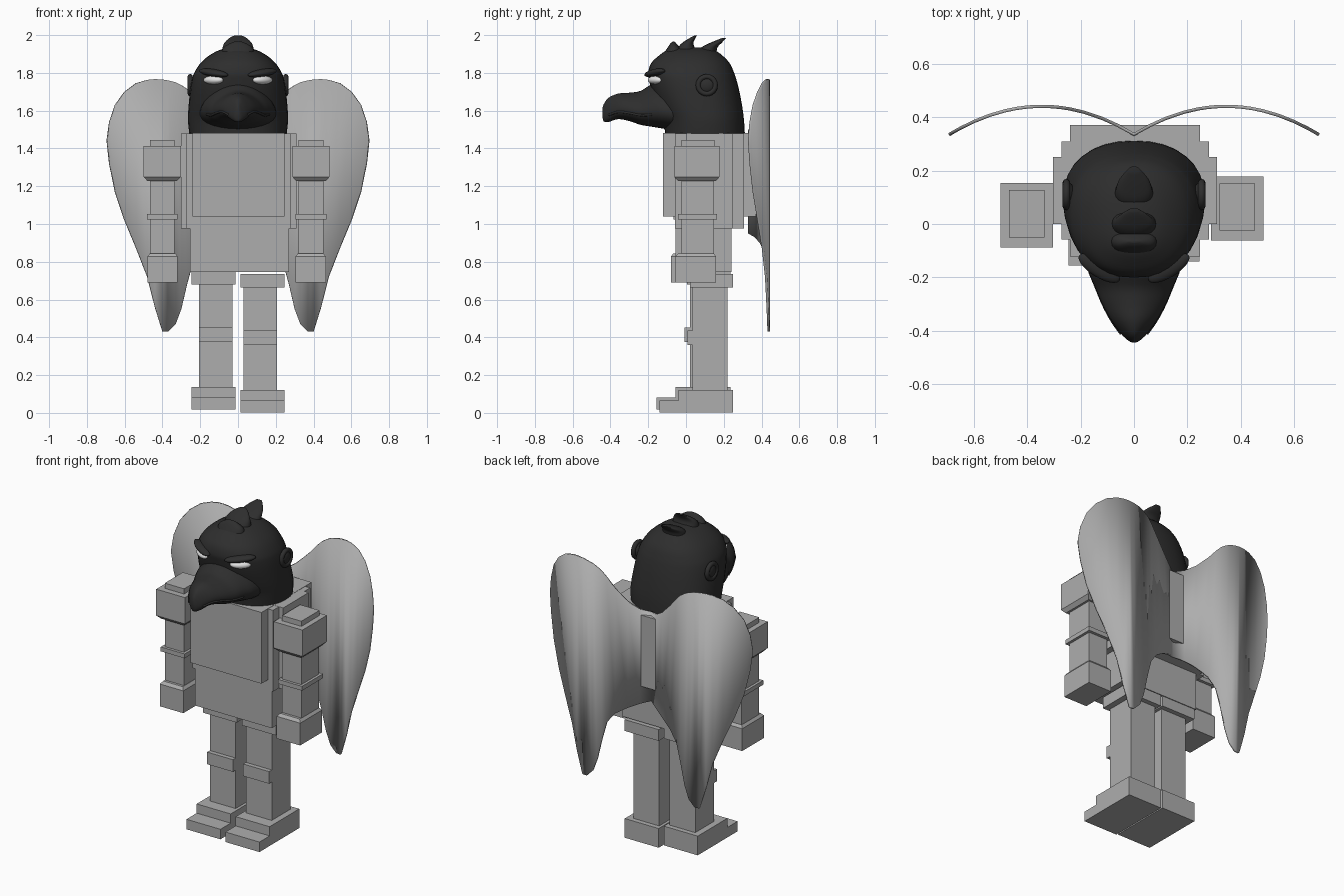
import bpy, bmesh
from math import sin, cos, pi, radians
from mathutils import Matrix, Vector

cube = bpy.data.objects.get("Cube")
if cube:
    bpy.data.objects.remove(cube)


def material(name, rgb):
    m = bpy.data.materials.new(name)
    m.use_nodes = True
    m.diffuse_color = (*rgb, 1)
    m.node_tree.nodes["Principled BSDF"].inputs["Base Color"].default_value = (*rgb, 1)
    return m


GREY = material("stone grey", (0.42, 0.42, 0.42))
DARK = material("charcoal", (0.027, 0.027, 0.027))
WHITE = material("eye white", (0.78, 0.78, 0.78))


def finish(name, bm, mat, smooth=None):
    bmesh.ops.recalc_face_normals(bm, faces=bm.faces[:])
    mesh = bpy.data.meshes.new(name)
    bm.to_mesh(mesh)
    bm.free()
    mesh.materials.append(mat)
    ob = bpy.data.objects.new(name, mesh)
    bpy.context.collection.objects.link(ob)
    if smooth:
        bpy.ops.object.select_all(action='DESELECT')
        ob.select_set(True)
        bpy.context.view_layer.objects.active = ob
        bpy.ops.object.shade_smooth_by_angle(angle=radians(smooth))
    return ob


def box(name, x, y, z, side=1, shift=(0, 0, 0), low=0, high=0):
    """Block between the x, y, z ranges; low / high inset its bottom / top face."""
    bm = bmesh.new()
    rings = []
    for h, inset in ((z[0], low), (z[1], high)):
        xs = (x[0] + inset, x[1] - inset)
        ys = (y[0] + inset, y[1] - inset)
        rings.append([bm.verts.new((side * xs[i] + shift[0], ys[j] + shift[1], h + shift[2]))
                      for i, j in ((0, 0), (1, 0), (1, 1), (0, 1))])
    skin(bm, rings)
    return finish(name, bm, GREY)


def skin(bm, rings):
    n = len(rings[0])
    for a, b in zip(rings, rings[1:]):
        for i in range(n):
            bm.faces.new((a[i], a[(i + 1) % n], b[(i + 1) % n], b[i]))
    bm.faces.new(rings[0])
    bm.faces.new(rings[-1])


def refine(rows, steps=4):
    """Catmull-Rom interpolation between key sections."""
    out = []
    for i in range(len(rows) - 1):
        quad = rows[max(i - 1, 0)], rows[i], rows[i + 1], rows[min(i + 2, len(rows) - 1)]
        for k in range(steps):
            t = k / steps
            out.append([(2*b + (c - a)*t + (2*a - 5*b + 4*c - d)*t*t
                         + (3*b - a - 3*c + d)*t**3) / 2 for a, b, c, d in zip(*quad)])
    return out + [rows[-1]]


def power(v, e):
    return abs(v) ** e * (1 if v > 0 else -1)


def loft(name, rows, upright=True, n=32, e=0.88):
    """Sections are (level, low, high, half width), stacked along z or along y."""
    bm = bmesh.new()
    rings = []
    for level, lo, hi, w in refine(rows):
        mid, half = (lo + hi) / 2, (hi - lo) / 2
        ring = []
        for i in range(n):
            a = 2 * pi * i / n
            u, v = w * power(cos(a), e), mid + half * power(sin(a), e)
            if not upright:
                u *= 1 - 0.25 * sin(a)      # beak is narrower along its ridge
            ring.append(bm.verts.new((u, v, level) if upright else (u, level, v)))
        rings.append(ring)
    skin(bm, rings)
    return finish(name, bm, DARK, 60)


def ellipsoid(name, mat, centre, radii, turn=0, roll=0):
    bm = bmesh.new()
    bmesh.ops.create_uvsphere(bm, u_segments=24, v_segments=14, radius=1)
    m = (Matrix.Translation(centre) @ Matrix.Rotation(turn, 4, 'Z')
         @ Matrix.Rotation(roll, 4, 'Y') @ Matrix.Diagonal((*radii, 1)))
    bmesh.ops.transform(bm, matrix=m, verts=bm.verts[:])
    return finish(name, bm, mat, 60)


# Torso: three nested blocks and the hips
box("torso_wide", (-.303, .31), (0, .25), (.975, 1.48))
box("torso_middle", (-.272, .28), (-.058, .308), (.975, 1.479))
box("chest_and_back_plate", (-.24, .246), (-.122, .37), (1.04, 1.481))
box("hips", (-.255, .27), (-.055, .24), (.745, .98))

# Arms and legs; the right ones stand slightly off the mirrored place
for label, s in (("left", 1), ("right", -1)):
    off = (0, 0, 0) if s > 0 else (-.015, -.025, 0)
    for part, x, y, z, low, high in (
            ("shoulder_cap", (.32, .452), (-.025, .152), (1.4, 1.445), 0, 0),
            ("shoulder", (.288, .485), (-.062, .178), (1.25, 1.413), 0, 0),
            ("shoulder_bevel", (.288, .485), (-.062, .178), (1.228, 1.25), .02, 0),
            ("arm", (.32, .452), (-.025, .147), (.84, 1.24), 0, 0),
            ("elbow_band", (.304, .468), (-.042, .165), (1.025, 1.052), 0, 0),
            ("hand", (.304, .465), (-.055, .16), (.69, .828), 0, 0),
            ("cuff", (.304, .465), (-.055, .16), (.828, .845), 0, .014)):
        box(label + "_" + part, x, y, z, s, off, low, high)

    off = (0, 0, 0) if s > 0 else (0, -.015, .016)
    for part, x, y, z in (
            ("thigh_cap", (.012, .245), (.02, .25), (.665, .735)),
            ("leg", (.03, .207), (.035, .22), (.12, .67)),
            ("knee_plate", (.03, .207), (.008, .04), (.36, .435)),
            ("foot", (.012, .245), (-.04, .25), (.003, .122)),
            ("toe", (.012, .245), (-.14, -.035), (.003, .065))):
        box(label + "_" + part, x, y, z, s, off)

# Wings: one curved sheet of (x, lower edge, upper edge) columns, mirrored
columns = ((0, .95, 1.5), (.06, .93, 1.515), (.12, .9, 1.555), (.19, .855, 1.625),
           (.24, .79, 1.685), (.27, .68, 1.715), (.3, .55, 1.735), (.33, .47, 1.75),
           (.37, .43, 1.76), (.4, .43, 1.765), (.44, .56, 1.767), (.48, .72, 1.763),
           (.54, .875, 1.745), (.6, 1.02, 1.7), (.65, 1.17, 1.63), (.68, 1.32, 1.54),
           (.692, 1.43, 1.45))
bm = bmesh.new()
edges = []
for x, lo, hi in columns:
    y = .44 - .105 * ((x - .345) / .345) ** 2
    edges.append([bm.verts.new((x, y, z)) for z in (lo, hi)])
for a, b in zip(edges, edges[1:]):
    bm.faces.new((a[0], b[0], b[1], a[1]))
wings = finish("wings", bm, GREY, 30)
wings.modifiers.new("Mirror", 'MIRROR')
thick = wings.modifiers.new("Solidify", 'SOLIDIFY')
thick.thickness = .012
thick.offset = 0

# Head and neck
loft("head", ((1.47, -.11, .312, .257), (1.55, -.12, .307, .265), (1.62, -.15, .298, .262),
              (1.7, -.18, .283, .254), (1.76, -.195, .268, .245), (1.8, -.2, .255, .232),
              (1.85, -.185, .232, .2), (1.89, -.145, .195, .155), (1.92, -.1, .15, .1),
              (1.935, -.04, .08, .04)))

# Beak, with a hooked end
beak = ((-.03, 1.49, 1.73, .2), (-.12, 1.505, 1.745, .19), (-.18, 1.515, 1.74, .165),
        (-.24, 1.525, 1.705, .14), (-.3, 1.545, 1.695, .115), (-.36, 1.555, 1.69, .083),
        (-.41, 1.54, 1.668, .048), (-.435, 1.543, 1.635, .022), (-.443, 1.57, 1.61, .008))
loft("beak", beak, upright=False, e=1)

# Lips along both sides of the beak
for label, s in (("left", 1), ("right", -1)):
    curve = bpy.data.curves.new(label + "_lip", 'CURVE')
    curve.dimensions = '3D'
    curve.bevel_depth = .006
    line = curve.splines.new('POLY')
    path = refine(beak[2:7])
    line.points.add(len(path) - 1)
    for p, (y, lo, hi, w) in zip(line.points, path):
        a = -.45
        p.co = (s * w * cos(a) * (1 - .25 * sin(a)), y,
                (lo + hi) / 2 + (hi - lo) / 2 * sin(a), 1)
    curve.materials.append(DARK)
    bpy.context.collection.objects.link(bpy.data.objects.new(label + "_lip", curve))

# Crest tufts, swept back
loft("front_tuft", ((1.88, -.13, 0, .09), (1.93, -.1, -.03, .08),
                    (1.955, -.083, -.05, .045), (1.965, -.07, -.06, .02)), n=20)
loft("middle_tuft", ((1.89, -.07, .07, .085), (1.95, -.03, .04, .077),
                     (1.985, .02, .05, .045), (1.998, .045, .06, .018)), n=20)
loft("back_tuft", ((1.87, .03, .16, .075), (1.93, .075, .165, .07),
                   (1.96, .13, .19, .055), (1.986, .195, .215, .02)), n=20)

# Eyes, brows and ears
for label, s in (("left", 1), ("right", -1)):
    ellipsoid(label + "_eye", WHITE, (s * .13, -.16, 1.762), (.06, .03, .023), s * radians(35))
    ellipsoid(label + "_brow", DARK, (s * .13, -.165, 1.8), (.09, .034, .02),
              s * radians(32), -s * radians(8))
    ellipsoid(label + "_ear", DARK, (s * .245, .11, 1.735), (.022, .045, .042))
    bm = bmesh.new()
    rings = []
    for i in range(24):
        a = 2 * pi * i / 24
        out = Vector((0, cos(a), sin(a)))
        centre = Vector((s * .253, .11, 1.735)) + out * .045
        rings.append([bm.verts.new(centre + (out * cos(b) + Vector((s, 0, 0)) * sin(b)) * .014)
                      for b in (2 * pi * j / 8 for j in range(8))])
    for i in range(24):
        for j in range(8):
            p, q = rings[i], rings[(i + 1) % 24]
            bm.faces.new((p[j], q[j], q[(j + 1) % 8], p[(j + 1) % 8]))
    finish(label + "_ear_rim", bm, DARK, 60)
